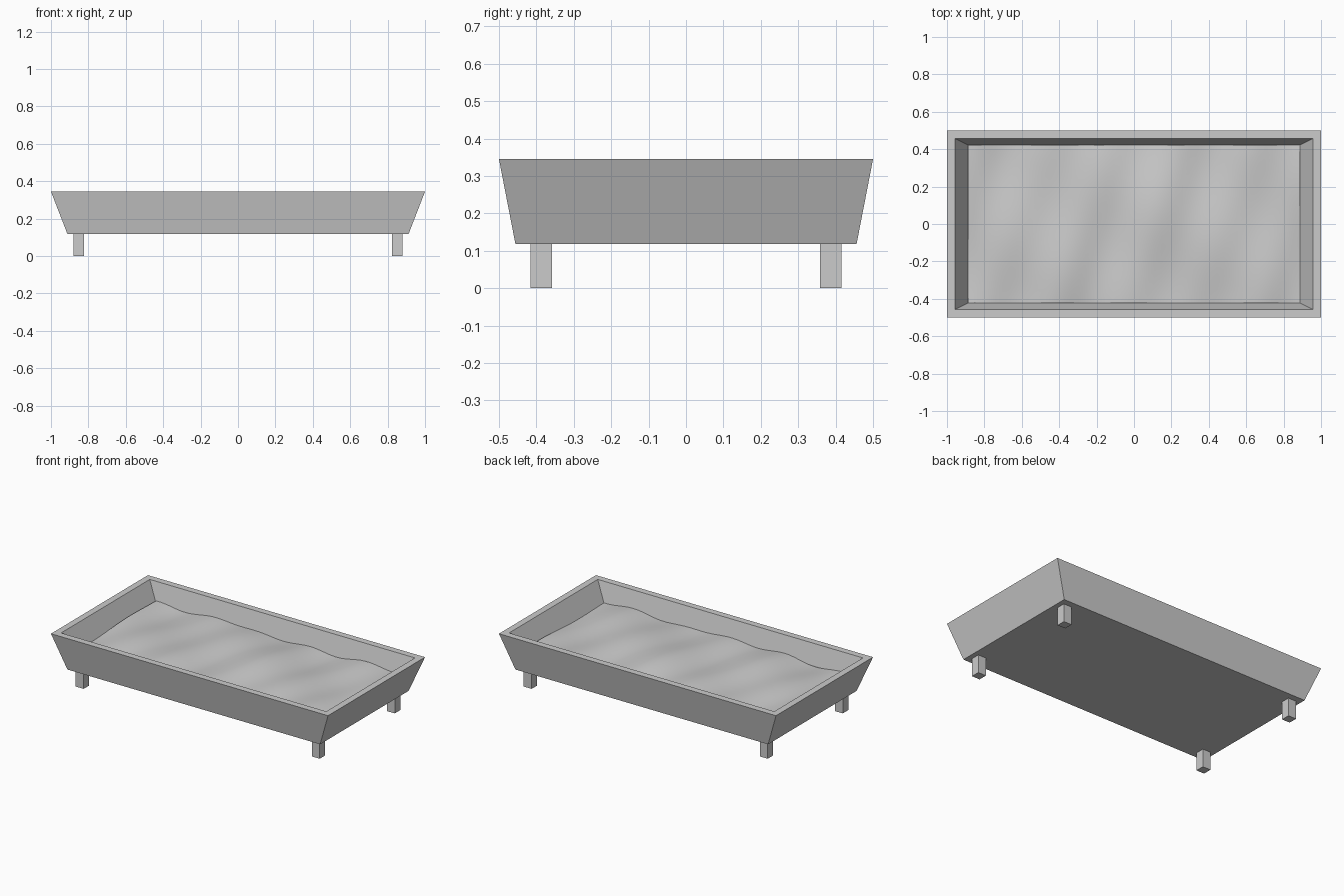
import bpy, bmesh
from math import sin, cos, pi

default = bpy.data.objects.get("Cube")
if default:
    bpy.data.objects.remove(default)


def material(name, rgb):
    mat = bpy.data.materials.new(name)
    mat.use_nodes = True
    mat.diffuse_color = (*rgb, 1)
    mat.node_tree.nodes["Principled BSDF"].inputs["Base Color"].default_value = (*rgb, 1)
    return mat


grey = material("plain grey", (0.6, 0.6, 0.6))


def add_object(name, bm):
    bmesh.ops.recalc_face_normals(bm, faces=bm.faces)
    mesh = bpy.data.meshes.new(name)
    bm.to_mesh(mesh)
    bm.free()
    mesh.materials.append(grey)
    obj = bpy.data.objects.new(name, mesh)
    bpy.context.collection.objects.link(obj)
    return obj


# Tray: rectangular rings from the underside, over the rim, to the inner floor
TOP, BASE = 0.345, 0.118
SOIL_X, SOIL_Y = 0.887, 0.422
rings = [(0.912, 0.456, BASE), (1, 0.5, TOP), (0.957, 0.457, TOP),
         (SOIL_X, SOIL_Y, 0.22), (SOIL_X, SOIL_Y, 0.16)]
bm = bmesh.new()
loops = [[bm.verts.new((sx * x, sy * y, z))
          for sx, sy in ((-1, -1), (1, -1), (1, 1), (-1, 1))] for x, y, z in rings]
for low, high in zip(loops, loops[1:]):
    for i in range(4):
        j = (i + 1) % 4
        bm.faces.new((low[i], low[j], high[j], high[i]))
bm.faces.new(loops[0])
bm.faces.new(loops[-1])
add_object("tray", bm)


# Soil: gently rolling smooth surface
def soil_height(x, y):
    ripple = 0.012 * sin(9 * x + 4 * y) * cos(5 * y - 3 * x) + 0.007 * sin(17 * x - 6 * y)
    swell = 0.016 * cos(pi * x / 2 / SOIL_X) * cos(pi * y / 2 / SOIL_Y)
    return 0.231 + ripple + swell


bm = bmesh.new()
bmesh.ops.create_grid(bm, x_segments=48, y_segments=24, size=1)
for v in bm.verts:
    x, y = v.co.x * SOIL_X, v.co.y * SOIL_Y
    v.co = (x, y, soil_height(x, y))
for f in bm.faces:
    f.smooth = True
add_object("soil", bm)

# Legs: one square post under each corner
for side, sx in (("right", -1), ("left", 1)):
    for end, sy in (("front", -1), ("back", 1)):
        bm = bmesh.new()
        bmesh.ops.create_cube(bm, size=1)
        for v in bm.verts:
            v.co = (sx * 0.852 + v.co.x * 0.057, sy * 0.387 + v.co.y * 0.057,
                    (v.co.z + 0.5) * (BASE + 0.002))
        add_object(f"{end}_{side}_leg", bm)
